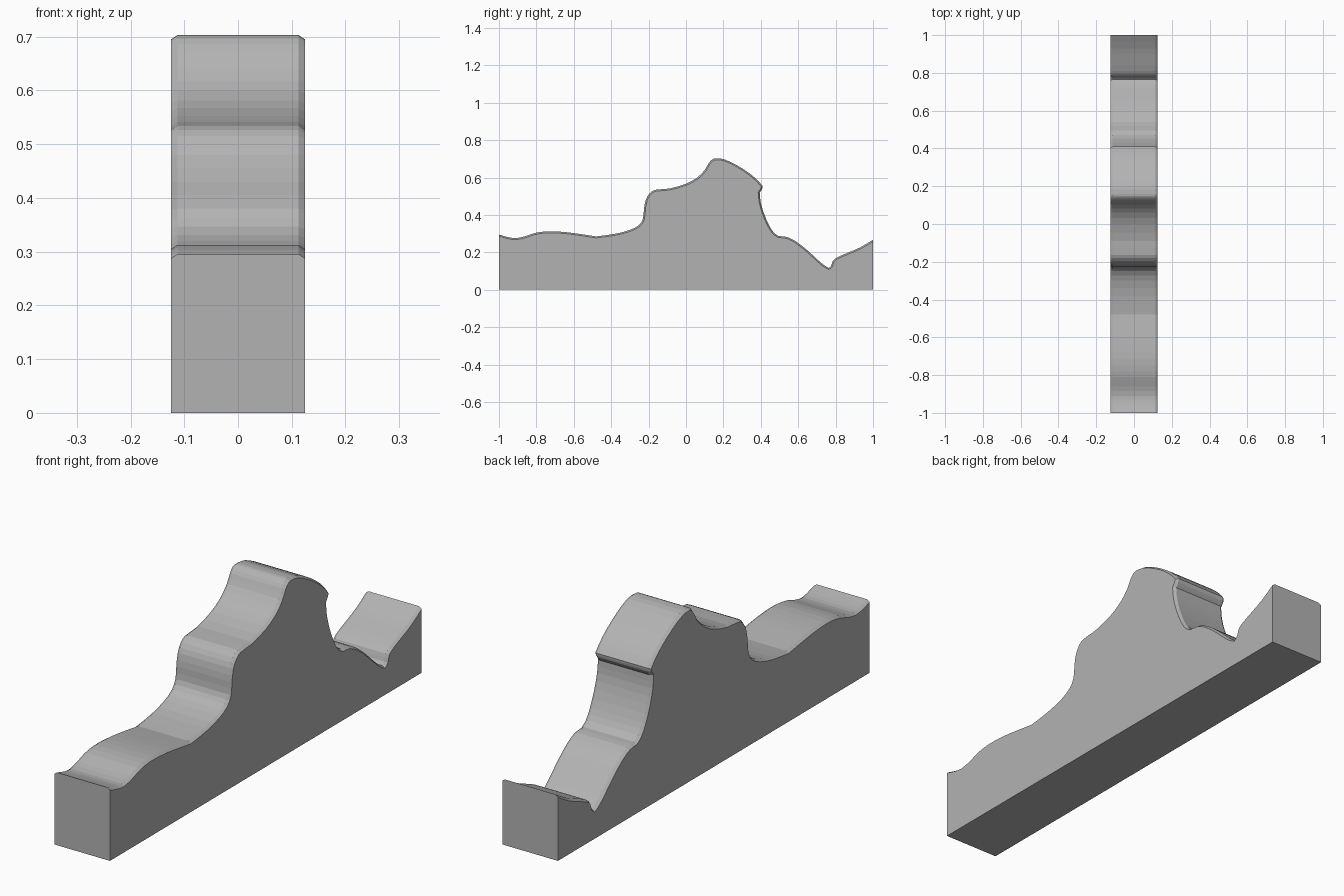
import bpy, bmesh
from mathutils import Vector

if "Cube" in bpy.data.objects:
    bpy.data.objects.remove(bpy.data.objects["Cube"])

HALF, BEVEL_X, BEVEL_D = 0.125, 0.012, 0.008

# Ridge line (y, z), split into smooth runs at its sharp corners
runs = [
    [(-1, .295), (-.95, .281), (-.91, .276), (-.86, .286), (-.81, .303), (-.75, .312),
     (-.68, .311), (-.6, .303), (-.48, .285)],
    [(-.48, .285), (-.38, .299), (-.3, .32), (-.25, .347), (-.23, .38), (-.225, .43),
     (-.215, .48), (-.195, .515), (-.165, .534), (-.09, .541), (0, .567), (.06, .6),
     (.1, .64), (.12, .675), (.14, .697), (.16, .703), (.205, .697), (.27, .667),
     (.34, .622), (.385, .583), (.41, .554)],
    [(.41, .554), (.407, .538), (.394, .52)],
    [(.394, .52), (.399, .47), (.416, .41), (.444, .345), (.47, .305), (.495, .287)],
    [(.495, .287), (.54, .282), (.59, .257), (.65, .21), (.7, .164), (.735, .134), (.764, .116)],
    [(.764, .116), (.776, .128), (.786, .156), (.81, .174), (.87, .2), (.93, .226), (1, .267)],
]


def smooth(points, steps=2):
    """Hermite samples through the points, without the last point."""
    p = [Vector(q) for q in points]
    p = [2 * p[0] - p[1]] + p + [2 * p[-1] - p[-2]]
    out = []
    for a, b, c, d in zip(p, p[1:], p[2:], p[3:]):
        # Limit tangents on unevenly spaced points
        length = (c - b).length
        t0 = (c - a).normalized() * length
        t1 = (d - b).normalized() * length
        for i in range(steps):
            t = i / steps
            out.append((2*t**3 - 3*t**2 + 1) * b + (t**3 - 2*t**2 + t) * t0
                       + (3*t**2 - 2*t**3) * c + (t**3 - t**2) * t1)
    return out


ridge = [q for run in runs for q in smooth(run)] + [Vector(runs[-1][-1])]

# Lowered ridge that forms the outer edge of the chamfer
lower = []
for i, q in enumerate(ridge):
    d = (ridge[min(i + 1, len(ridge) - 1)] - ridge[max(i - 1, 0)]).normalized()
    lower.append(q + Vector((d.y, -d.x)) * BEVEL_D)
lower[0] = ridge[0] - Vector((0, BEVEL_D))
lower[-1] = ridge[-1] - Vector((0, BEVEL_D))

# Four lengthwise lines: side, chamfer, chamfer, side
bm = bmesh.new()
lines = []
for x, line in ((-HALF, lower), (-HALF + BEVEL_X, ridge), (HALF - BEVEL_X, ridge), (HALF, lower)):
    lines.append([bm.verts.new((x, q.x, q.y)) for q in line])
for a, b in zip(lines, lines[1:]):
    for i in range(len(a) - 1):
        bm.faces.new((a[i], b[i], b[i + 1], a[i + 1]))

# Flat sides, ends and underside
feet = [[bm.verts.new((x, y, 0)) for y in (-1, 1)] for x in (-HALF, HALF)]
for line, foot in ((lines[0], feet[0]), (lines[3], feet[1])):
    bm.faces.new(line + [foot[1], foot[0]])
for end, k in ((0, 0), (-1, 1)):
    bm.faces.new([line[end] for line in lines] + [feet[1][k], feet[0][k]])
bm.faces.new((feet[0][0], feet[0][1], feet[1][1], feet[1][0]))
bmesh.ops.recalc_face_normals(bm, faces=bm.faces)

mesh = bpy.data.meshes.new("ridge_wall")
bm.to_mesh(mesh)
bm.free()

# Dark grey stone
stone = bpy.data.materials.new("dark_grey")
stone.diffuse_color = (0.45, 0.45, 0.45, 1)
stone.use_nodes = True
stone.node_tree.nodes["Principled BSDF"].inputs["Base Color"].default_value = stone.diffuse_color
mesh.materials.append(stone)
bpy.context.collection.objects.link(bpy.data.objects.new("ridge_wall", mesh))
